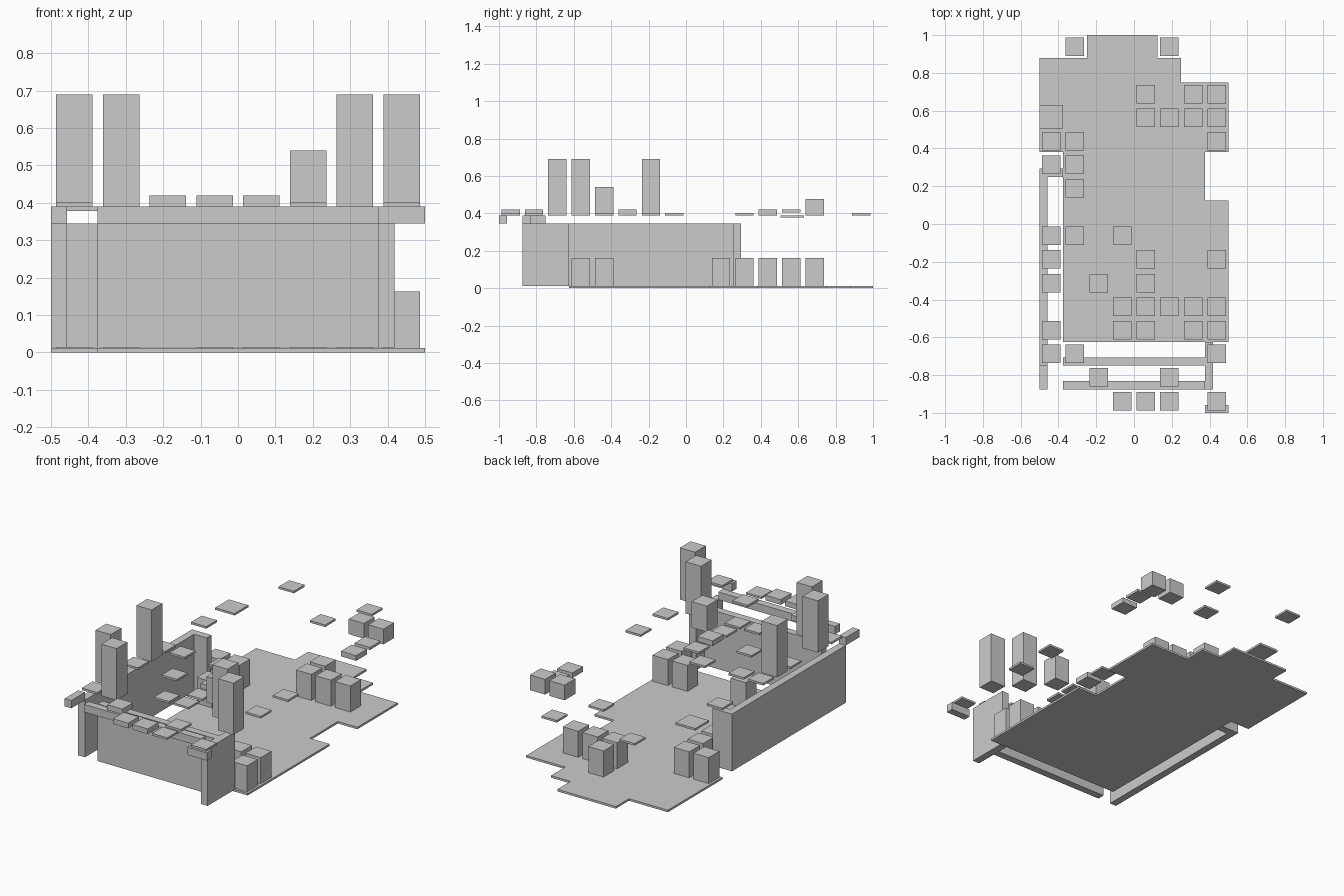
import bpy, bmesh

if "Cube" in bpy.data.objects:
    bpy.data.objects.remove(bpy.data.objects["Cube"])

grey = bpy.data.materials.new("plain_grey")
grey.diffuse_color = (0.6, 0.6, 0.6, 1)
grey.use_nodes = True
grey.node_tree.nodes["Principled BSDF"].inputs["Base Color"].default_value = grey.diffuse_color
C = 0.125    # grid cell
W = 0.043    # wall thickness
DECK = 0.39  # height of the upper level


def finish(name, bm):
    bmesh.ops.recalc_face_normals(bm, faces=bm.faces)
    me = bpy.data.meshes.new(name)
    bm.to_mesh(me)
    bm.free()
    me.materials.append(grey)
    bpy.context.collection.objects.link(bpy.data.objects.new(name, me))


def box(name, x0, x1, y0, y1, z0, z1):
    bm = bmesh.new()
    bmesh.ops.create_cube(bm, size=1)
    for v in bm.verts:
        v.co = (x1 if v.co.x > 0 else x0, y1 if v.co.y > 0 else y0, z1 if v.co.z > 0 else z0)
    finish(name, bm)


def cells(name, spots, z0, z1):
    """One square block per grid cell; spots are (column, row) indices."""
    for i, (c, r) in enumerate(spots):
        x, y = -0.4375 + c * C, -0.9375 + r * C
        box(f"{name}_{i + 1}", x - 0.049, x + 0.049, y - 0.049, y + 0.049, z0, z1)


# stepped floor slab
outline = [(-.375, -.625), (.5, -.625), (.5, .125), (.375, .125), (.375, .38), (.5, .38),
           (.5, .75), (.25, .75), (.25, .88), (.125, .88), (.125, 1), (-.25, 1),
           (-.25, .88), (-.5, .88), (-.5, .38), (-.375, .38)]
bm = bmesh.new()
face = bm.faces.new([bm.verts.new((x, y, 0)) for x, y in outline])
up = bmesh.ops.extrude_face_region(bm, geom=[face])["geom"]
bmesh.ops.translate(bm, vec=(0, 0, 0.012),
                    verts=[v for v in up if isinstance(v, bmesh.types.BMVert)])
finish("floor_slab", bm)

# lower walls
box("left_wall", -.5, -.5 + W, -.75, .25, .013, .345)
box("left_return_wall", -.5, -.375, .25, .25 + W, .013, .345)
box("front_wall", -.375, .375, -.75, -.75 + W, .013, .345)
box("right_wall", .375, .375 + W, -.875, -.625, .013, .345)

# low rails at deck height
box("front_rail", -.375, .375, -.875, -.875 + W, .345, DECK)
box("left_rail", -.5, -.5 + W, -.875, -.75, .345, DECK)
box("right_rail", .375, .5, -1, -1 + W, .345, DECK)
box("deck_plate", -.5, -.375, .505, .63, .378, .39)

# blocks standing on the floor
cells("floor_block", [(7, 3), (7, 4), (3, 4), (6, 4), (1, 9), (1, 10), (0, 11), (1, 11),
                      (4, 12), (5, 12), (6, 12), (4, 13)], .012, .163)

# upper level blocks of differing height
cells("tall_pillar", [(0, 3), (1, 2), (0, 6), (7, 2), (6, 3)], DECK, .69)
cells("short_pillar", [(5, 4)], DECK, .54)
cells("upper_block", [(6, 13), (7, 13)], DECK, .478)
cells("step_tile", [(3, 0), (4, 0), (2, 1), (4, 5), (7, 11)], DECK, .42)
cells("raised_tile", [(7, 12)], .405, .42)
cells("thin_tile", [(5, 0), (7, 0), (5, 1), (0, 2), (3, 3), (4, 3), (4, 4), (7, 4),
                    (0, 5), (2, 5), (4, 6), (7, 6), (0, 7), (1, 7), (3, 7), (0, 10),
                    (4, 13), (1, 15), (5, 15)], DECK, .402)
